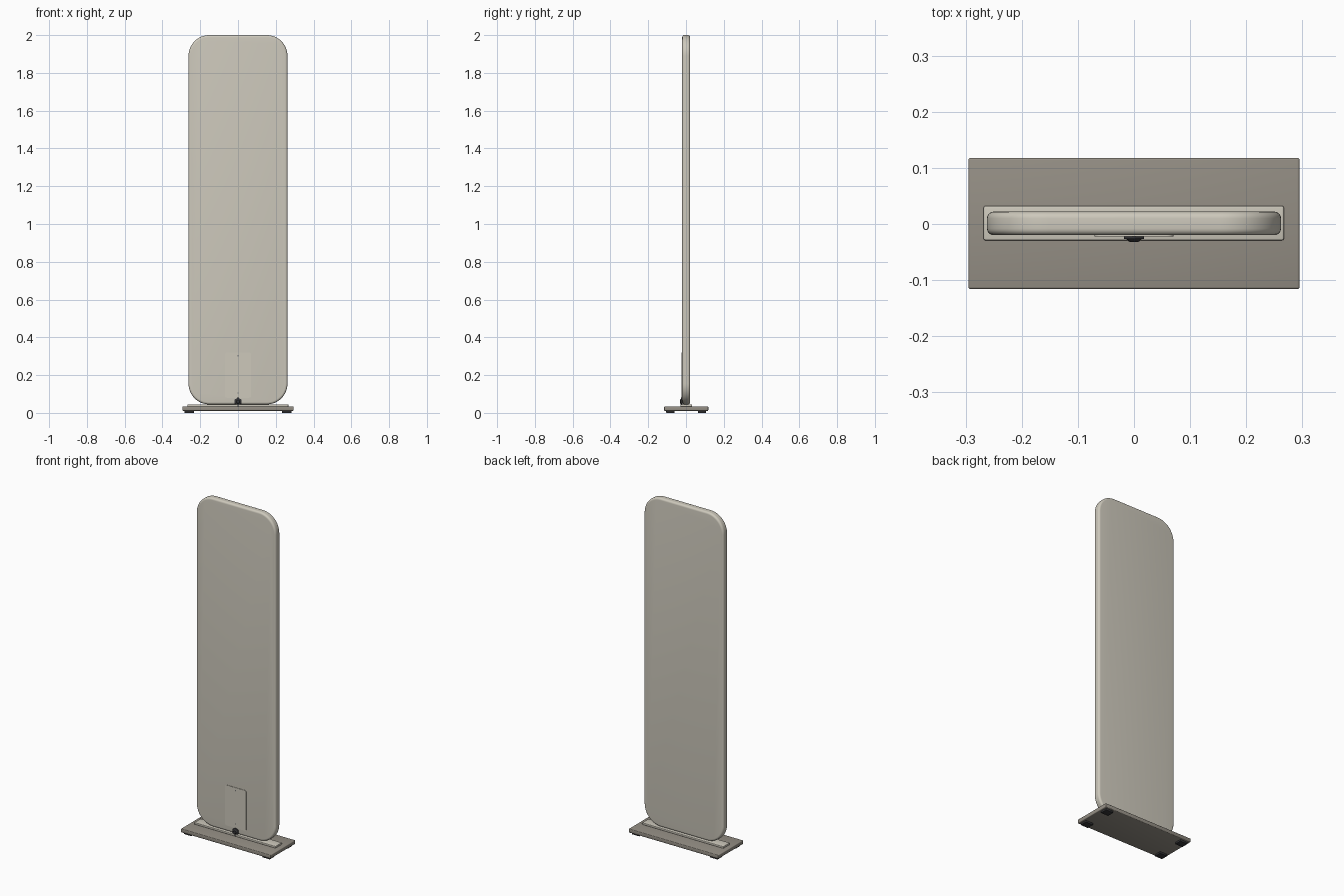
import bpy, bmesh, math
from mathutils import Matrix

if "Cube" in bpy.data.objects:
    bpy.data.objects.remove(bpy.data.objects["Cube"])


def material(name, rgb):
    m = bpy.data.materials.new(name)
    m.diffuse_color = (*rgb, 1)
    m.use_nodes = True
    m.node_tree.nodes["Principled BSDF"].inputs["Base Color"].default_value = m.diffuse_color
    return m


STONE = material("warm off white", (0.61, 0.58, 0.50))
TAUPE = material("taupe grey", (0.30, 0.275, 0.235))
DARK = material("charcoal", (0.035, 0.035, 0.038))
STEEL = material("screw grey", (0.16, 0.16, 0.16))


def finish(bm, name, mat, bevel=0, segments=3):
    bmesh.ops.recalc_face_normals(bm, faces=bm.faces)
    mesh = bpy.data.meshes.new(name)
    bm.to_mesh(mesh)
    bm.free()
    ob = bpy.data.objects.new(name, mesh)
    bpy.context.collection.objects.link(ob)
    mesh.materials.append(mat)
    bpy.context.view_layer.objects.active = ob
    ob.select_set(True)
    if bevel:
        mod = ob.modifiers.new("edge rounding", "BEVEL")
        mod.width, mod.segments = bevel, segments
        mod.limit_method, mod.angle_limit = "ANGLE", math.radians(40)
        bpy.ops.object.modifier_apply(modifier=mod.name)
    bpy.ops.object.shade_smooth_by_angle(angle=math.radians(35))
    ob.select_set(False)
    return ob


def box(name, mat, x, y, z, bevel=0, segments=3):
    """Box from (min, max) ranges."""
    bm = bmesh.new()
    size = [r[1] - r[0] for r in (x, y, z)]
    mid = [(r[1] + r[0]) / 2 for r in (x, y, z)]
    bmesh.ops.create_cube(bm, size=1,
                          matrix=Matrix.Translation(mid) @ Matrix.Diagonal((*size, 1)))
    return finish(bm, name, mat, bevel, segments)


def slab(name, mat, half, z, y, radius, steps, bevel=0):
    """Upright slab with rounded corners in the x-z plane."""
    bm = bmesh.new()
    verts = []
    corners = [(half - radius, z[1] - radius), (radius - half, z[1] - radius),
               (radius - half, z[0] + radius), (half - radius, z[0] + radius)]
    for i, (cx, cz) in enumerate(corners):
        for s in range(steps + 1):
            a = math.pi / 2 * (i + s / steps)
            verts.append(bm.verts.new((cx + radius * math.cos(a), y[0],
                                       cz + radius * math.sin(a))))
    face = bm.faces.new(verts)
    new = bmesh.ops.extrude_face_region(bm, geom=[face])["geom"]
    bmesh.ops.translate(bm, vec=(0, y[1] - y[0], 0),
                        verts=[v for v in new if isinstance(v, bmesh.types.BMVert)])
    return finish(bm, name, mat, bevel, 5)


def disc(name, mat, radius, y, z, sides, tip=None, bevel=0):
    """Cylinder or cone along y."""
    bm = bmesh.new()
    m = Matrix.Translation((0, (y[0] + y[1]) / 2, z)) @ Matrix.Rotation(math.pi / 2, 4, "X")
    bmesh.ops.create_cone(bm, cap_ends=True, segments=sides, radius1=radius,
                          radius2=radius if tip is None else tip,
                          depth=y[1] - y[0], matrix=m)
    return finish(bm, name, mat, bevel, 2)


# Base plate, raised plinth and rubber feet
box("base_plate", TAUPE, (-0.295, 0.295), (-0.116, 0.118), (0.011, 0.034), 0.004)
box("plinth", STONE, (-0.268, 0.267), (-0.029, 0.032), (0.033, 0.045), 0.003)
for sx in (-1, 1):
    for sy in (-1, 1):
        x, y = sx * 0.258, 0.001 + sy * 0.084
        box("foot", DARK, (x - 0.025, x + 0.025), (y - 0.022, y + 0.022),
            (0, 0.0115), 0.002, 2)

# Tall rounded panel
slab("panel", STONE, 0.262, (0.045, 2.0), (-0.02, 0.022), 0.11, 16, 0.012)

# Service hatch with two screws
slab("service_hatch", STONE, 0.07, (0.08, 0.32), (-0.0225, -0.019), 0.012, 5)
for z in (0.105, 0.303):
    disc("hatch_screw", STEEL, 0.004, (-0.0235, -0.021), z, 12)

# Cable gland and the short cable running down to the base
disc("gland_nut", DARK, 0.021, (-0.027, -0.019), 0.06, 6, bevel=0.001)
disc("gland_cap", DARK, 0.014, (-0.032, -0.0265), 0.06, 20, tip=0.008)
bm = bmesh.new()
bmesh.ops.create_cone(bm, cap_ends=True, segments=12, radius1=0.005, radius2=0.005,
                      depth=0.025, matrix=Matrix.Translation((0, -0.025, 0.047)))
finish(bm, "cable", DARK)
